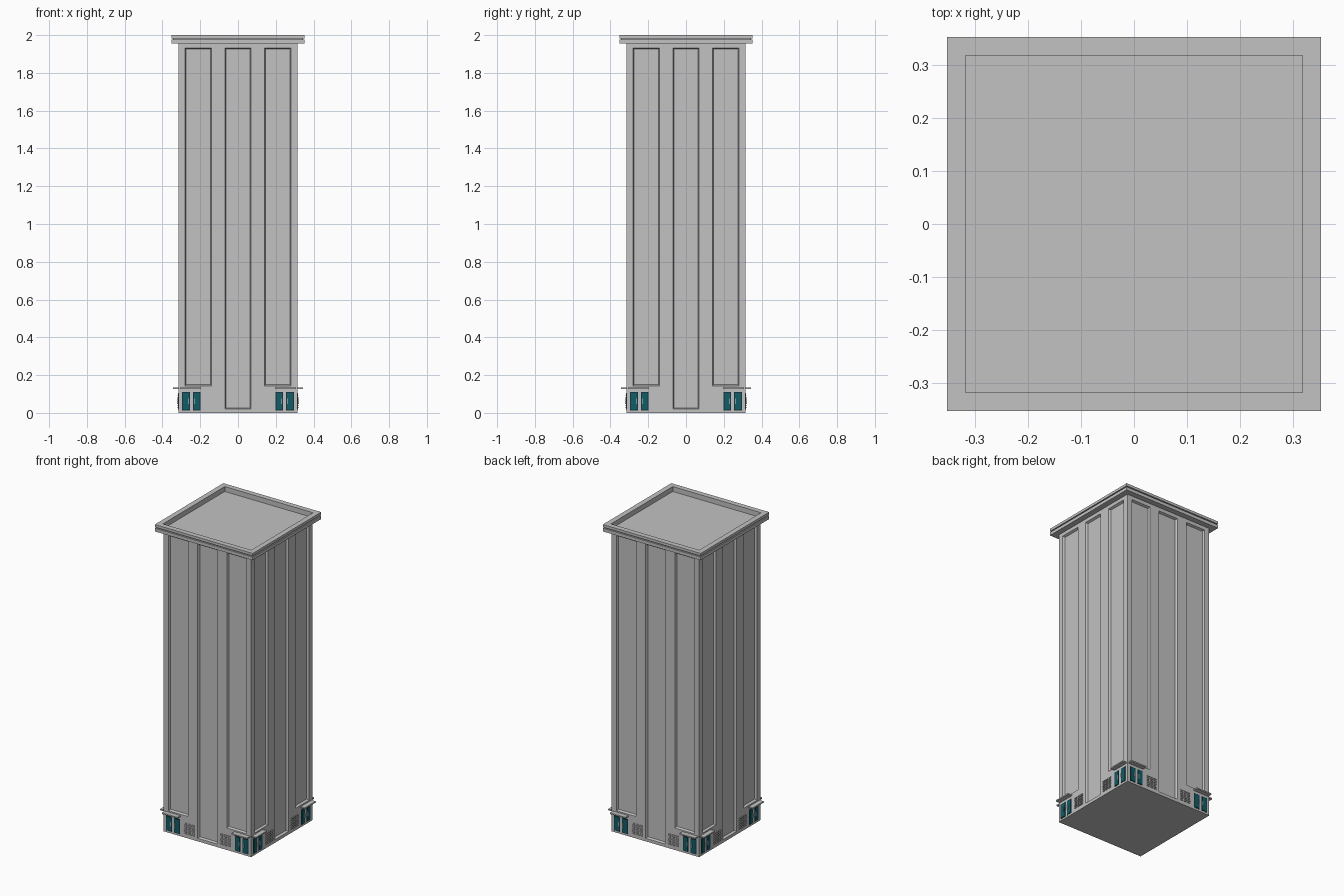
import bpy, bmesh
from math import pi
from mathutils import Matrix

cube = bpy.data.objects.get("Cube")
if cube:
    bpy.data.objects.remove(cube, do_unlink=True)

HALF = 0.315  # half width of the shaft


def material(name, color):
    m = bpy.data.materials.new(name)
    m.use_nodes = True
    m.diffuse_color = (*color, 1)
    m.node_tree.nodes["Principled BSDF"].inputs["Base Color"].default_value = (*color, 1)
    return m


concrete = material("concrete grey", (0.54, 0.54, 0.54))
teal = material("door teal", (0.005, 0.11, 0.14))
dark = material("door frame dark", (0.01, 0.035, 0.045))
metal = material("handle light grey", (0.75, 0.78, 0.78))


def finish(bm, name, mat):
    bmesh.ops.remove_doubles(bm, verts=bm.verts, dist=0.0001)
    bmesh.ops.recalc_face_normals(bm, faces=bm.faces)
    mesh = bpy.data.meshes.new(name)
    bm.to_mesh(mesh)
    bm.free()
    mesh.materials.append(mat)
    ob = bpy.data.objects.new(name, mesh)
    bpy.context.collection.objects.link(ob)
    return ob


def add_box(bm, x0, x1, y0, y1, z0, z1):
    size = Matrix.Diagonal((x1 - x0, y1 - y0, z1 - z0, 1))
    place = Matrix.Translation(((x0 + x1) / 2, (y0 + y1) / 2, (z0 + z1) / 2))
    bmesh.ops.create_cube(bm, size=1, matrix=place @ size)


def four_sides(bm):
    """Repeat front-wall geometry on all four walls."""
    source = bm.verts[:] + bm.edges[:] + bm.faces[:]
    for i in range(1, 4):
        copy = bmesh.ops.duplicate(bm, geom=source)["geom"]
        verts = [g for g in copy if isinstance(g, bmesh.types.BMVert)]
        bmesh.ops.rotate(bm, verts=verts, cent=(0, 0, 0), matrix=Matrix.Rotation(i * pi / 2, 3, 'Z'))


def wall_boxes(name, mat, boxes):
    """Boxes on the right half of the front wall, mirrored and repeated.
    Each box is x0, x1, protrusion, z0, z1."""
    bm = bmesh.new()
    for x0, x1, out, z0, z1 in boxes:
        add_box(bm, x0, x1, -HALF - out, -HALF + 0.002, z0, z1)
        add_box(bm, -x1, -x0, -HALF - out, -HALF + 0.002, z0, z1)
    four_sides(bm)
    return finish(bm, name, mat)


# Shaft with three recessed panels per wall
bm = bmesh.new()
xs = [-HALF, -0.28, -0.14, -0.07, 0.07, 0.14, 0.28, HALF]
zs = [0, 0.02, 0.143, 1.932, 1.96]
grid = [[bm.verts.new((x, -HALF, z)) for x in xs] for z in zs]
panels = []
for r in range(len(zs) - 1):
    for c in range(len(xs) - 1):
        face = bm.faces.new((grid[r][c], grid[r][c + 1], grid[r + 1][c + 1], grid[r + 1][c]))
        if (r == 2 and c in (1, 3, 5)) or (r == 1 and c == 3):
            panels.append(face)
bm.normal_update()
bmesh.ops.inset_region(bm, faces=panels, thickness=0.006, depth=-0.014, use_even_offset=True)
four_sides(bm)
bmesh.ops.remove_doubles(bm, verts=bm.verts, dist=0.0001)
bmesh.ops.holes_fill(bm, edges=[e for e in bm.edges if e.is_boundary], sides=0)
finish(bm, "tower_shaft", concrete)

# Grooved cornice with a sunken roof, lofted from square rings
profile = [(0.30, 1.955), (0.352, 1.955), (0.352, 1.976), (0.344, 1.976), (0.344, 1.983),
           (0.352, 1.983), (0.352, 2.0), (0.318, 2.0), (0.318, 1.968)]
bm = bmesh.new()
rings = [[bm.verts.new((sx * h, sy * h, z)) for sx, sy in ((-1, -1), (1, -1), (1, 1), (-1, 1))]
         for h, z in profile]
for low, high in zip(rings, rings[1:]):
    for i in range(4):
        j = (i + 1) % 4
        bm.faces.new((low[i], low[j], high[j], high[i]))
bm.faces.new(rings[0][::-1])
bm.faces.new(rings[-1])
finish(bm, "cornice_and_roof", concrete)

# Canopies over the corner doors
wall_boxes("door_canopies", concrete, [(0.195, 0.307, 0.03, 0.126, 0.134)])

# Double doors: dark frames, teal leaves and handles
doors = [(0.198, 0.239), (0.255, 0.296)]
wall_boxes("door_frames", dark, [(a, b, 0.001, 0.012, 0.11) for a, b in doors])
wall_boxes("door_leaves", teal, [(a + 0.005, b - 0.005, 0.003, 0.017, 0.105) for a, b in doors])
handles = [(0.229, 0.232, 0.007, 0.048, 0.076), (0.262, 0.265, 0.007, 0.048, 0.076)]
wall_boxes("door_handles", metal, handles)

# Louvred vents between the doors and the centre panel
slats = []
for col in range(3):
    x = 0.094 + col * 0.026
    for row in range(7):
        z = 0.025 + row * 0.011
        slats.append((x, x + 0.019, 0.005, z, z + 0.005))
wall_boxes("vent_slats", concrete, slats)
